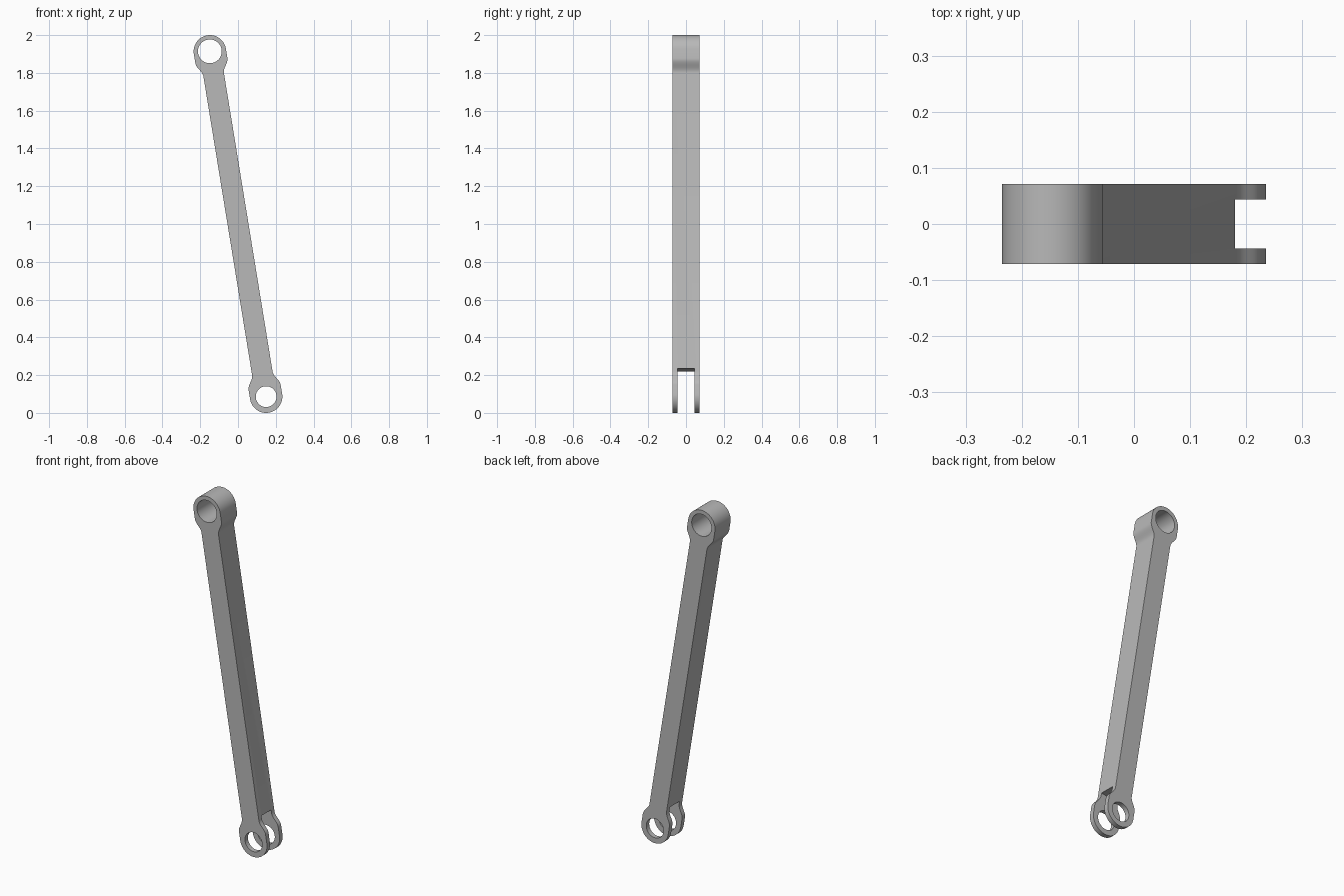
import bpy, bmesh
from math import sin, cos, pi, atan2, hypot, radians
from mathutils import Matrix, Vector

cube = bpy.data.objects.get("Cube")
if cube:
    bpy.data.objects.remove(cube, do_unlink=True)

# Main dimensions
EYE_R, BAR_R, HALF_Y = 0.086, 0.055, 0.071
DX, DZ = 0.298, 1.828
HALF_LEN = hypot(DX, DZ) / 2
TILT = atan2(DX, DZ)
PLACE = Matrix.Translation((0, 0, 1)) @ Matrix.Rotation(-TILT, 4, 'Y')

steel = bpy.data.materials.new("grey_steel")
steel.use_nodes = True
steel.diffuse_color = (0.48, 0.48, 0.48, 1)
steel.node_tree.nodes["Principled BSDF"].inputs["Base Color"].default_value = (0.48, 0.48, 0.48, 1)


def make_object(name, bm):
    """Turn a bmesh in link space into a placed object."""
    bmesh.ops.transform(bm, matrix=PLACE, verts=bm.verts)
    bmesh.ops.recalc_face_normals(bm, faces=bm.faces)
    mesh = bpy.data.meshes.new(name)
    bm.to_mesh(mesh)
    bm.free()
    mesh.materials.append(steel)
    obj = bpy.data.objects.new(name, mesh)
    bpy.context.collection.objects.link(obj)
    return obj


# Link outline: bar, blended shoulder, round eye, repeated at the other end
shoulder = []
for i in range(13):
    t = i / 12
    v = EYE_R - (EYE_R - BAR_R) * (1 - cos(pi * t)) / 2
    shoulder.append((v, HALF_LEN - 0.05 - 0.075 * t))
arc = [(EYE_R * cos(pi * i / 48), HALF_LEN + EYE_R * sin(pi * i / 48)) for i in range(49)]
half = shoulder[::-1] + arc + [(-v, w) for v, w in shoulder]
outline = half + [(-v, -w) for v, w in half]

bm = bmesh.new()
face = bm.faces.new([bm.verts.new((v, -HALF_Y, w)) for v, w in outline])
grown = bmesh.ops.extrude_face_region(bm, geom=[face])
bmesh.ops.translate(bm, vec=(0, 2 * HALF_Y, 0),
                    verts=[g for g in grown["geom"] if isinstance(g, bmesh.types.BMVert)])
link = make_object("link_arm", bm)


# Cutters: two pin holes and the fork slot
def hole_cutter(name, w, radius):
    bm = bmesh.new()
    bmesh.ops.create_cone(bm, cap_ends=True, segments=64, radius1=radius, radius2=radius, depth=0.4,
                          matrix=Matrix.Translation((0, 0, w)) @ Matrix.Rotation(pi / 2, 4, 'X'))
    return make_object(name, bm)


bm = bmesh.new()
bmesh.ops.create_cube(bm, size=1, matrix=Matrix.Translation((0, 0, -HALF_LEN + 0.143 - 0.2))
                      @ Matrix.Diagonal(Vector((0.4, 0.088, 0.4, 1))))
cutters = [make_object("fork_slot_cutter", bm),
           hole_cutter("upper_hole_cutter", HALF_LEN, 0.063),
           hole_cutter("lower_hole_cutter", -HALF_LEN, 0.055)]

bpy.ops.object.select_all(action='DESELECT')
link.select_set(True)
bpy.context.view_layer.objects.active = link
for cutter in cutters:
    cutter.hide_render = True
    mod = link.modifiers.new(cutter.name, 'BOOLEAN')
    mod.operation, mod.solver, mod.object = 'DIFFERENCE', 'EXACT', cutter
    bpy.ops.object.modifier_apply(modifier=mod.name)
    bpy.data.objects.remove(cutter, do_unlink=True)

bpy.ops.object.shade_smooth_by_angle(angle=radians(30))
